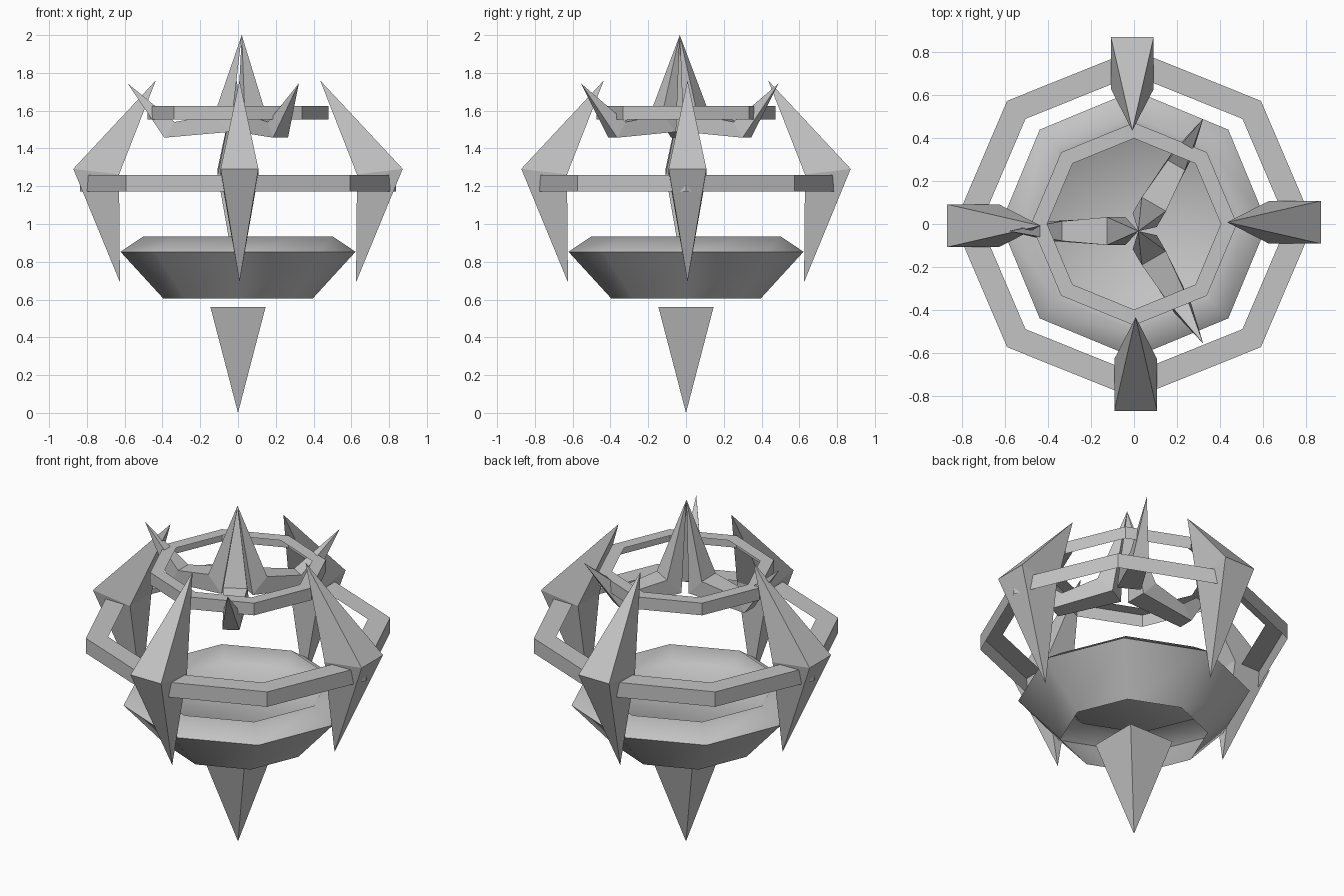
import bpy, bmesh
from math import radians, cos, sin, pi
from mathutils import Matrix

cube = bpy.data.objects.get("Cube")
if cube:
    bpy.data.objects.remove(cube, do_unlink=True)

# Single stone colour
stone = bpy.data.materials.new("stone_grey")
stone.use_nodes = True
stone.diffuse_color = (0.55, 0.55, 0.55, 1)
stone.node_tree.nodes["Principled BSDF"].inputs["Base Color"].default_value = (0.55, 0.55, 0.55, 1)


def loft(name, sections, cap_start=False, cap_end=False, matrix=None):
    """Bridge cross-sections in order; a one-point section becomes a tip."""
    bm = bmesh.new()
    rows = [[bm.verts.new(p) for p in s] for s in sections]
    for a, b in zip(rows, rows[1:]):
        n = max(len(a), len(b))
        for i in range(n):
            j = (i + 1) % n
            quad = [a[i % len(a)], a[j % len(a)], b[j % len(b)], b[i % len(b)]]
            bm.faces.new(list(dict.fromkeys(quad)))
    if cap_start:
        bm.faces.new(rows[0])
    if cap_end:
        bm.faces.new(rows[-1])
    bmesh.ops.recalc_face_normals(bm, faces=bm.faces[:])
    mesh = bpy.data.meshes.new(name)
    bm.to_mesh(mesh)
    bm.free()
    mesh.materials.append(stone)
    obj = bpy.data.objects.new(name, mesh)
    if matrix:
        obj.matrix_world = matrix
    bpy.context.collection.objects.link(obj)
    return obj


def octagon(radius, z, depth=1.0):
    return [(radius * cos(k * pi / 4), radius * depth * sin(k * pi / 4), z) for k in range(8)]


def ring(name, outer, inner, low, high, depth):
    """Octagonal band made of an outer wall and a flat top, open beneath."""
    loft(name, [octagon(outer, low, depth), octagon(outer, high, depth),
                octagon(inner, high, depth)])


def turned(angle, centre=(0, 0, 0)):
    return Matrix.Translation(centre) @ Matrix.Rotation(radians(angle), 4, "Z")


# Hollow bowl, open underneath, with a lip around a sunken floor
bowl = loft("bowl", [octagon(0.395, 0.605), octagon(0.622, 0.853), octagon(0.50, 0.935),
                     octagon(0.42, 0.865)], cap_end=True)
bpy.ops.object.select_all(action="DESELECT")
bowl.select_set(True)
bpy.context.view_layer.objects.active = bowl
bpy.ops.object.shade_smooth_by_angle(angle=radians(85))

# Hanging four-sided spike
h = 0.146
loft("bottom_spike", [[(-h, -h, 0.56), (h, -h, 0.56), (h, h, 0.56), (-h, h, 0.56)],
                      [(0, 0, 0)]], cap_start=True)

# Floating rings
ring("outer_ring", 0.837, 0.715, 1.172, 1.26, 0.97)
ring("upper_ring", 0.48, 0.405, 1.553, 1.625, 0.985)

# Four claws gripping the outer ring, each set slightly to one side
w, shift = 0.1, 0.008
for side, angle in (("left", 0), ("back", 90), ("right", 180), ("front", 270)):
    loft(side + "_claw", [
        [(0.435, shift, 1.76)],
        [(0.872, shift - w, 1.292), (0.872, shift + w, 1.292),
         (0.63, shift + w, 1.262), (0.63, shift - w, 1.262)],
        [(0.625, shift, 0.692)]], matrix=turned(angle))


def slab(upper, lower, half):
    """Cross-section of a crown arm from its upper and lower profile points."""
    return [(upper[0], -half, upper[1]), (upper[0], half, upper[1]),
            (lower[0], half, lower[1]), (lower[0], -half, lower[1])]


# Three crown arms, each rising to the shared peak and to an outer horn
for number, angle in enumerate((60, 180, 300), 1):
    loft(f"crown_arm_{number}", [
        [(0, 0, 2.0)],
        slab((0.145, 1.58), (0.06, 1.488), 0.065),
        slab((0.355, 1.54), (0.41, 1.457), 0.046),
        [(0.605, 0, 1.745)]], matrix=turned(angle, (0.02, -0.033, 0)))
